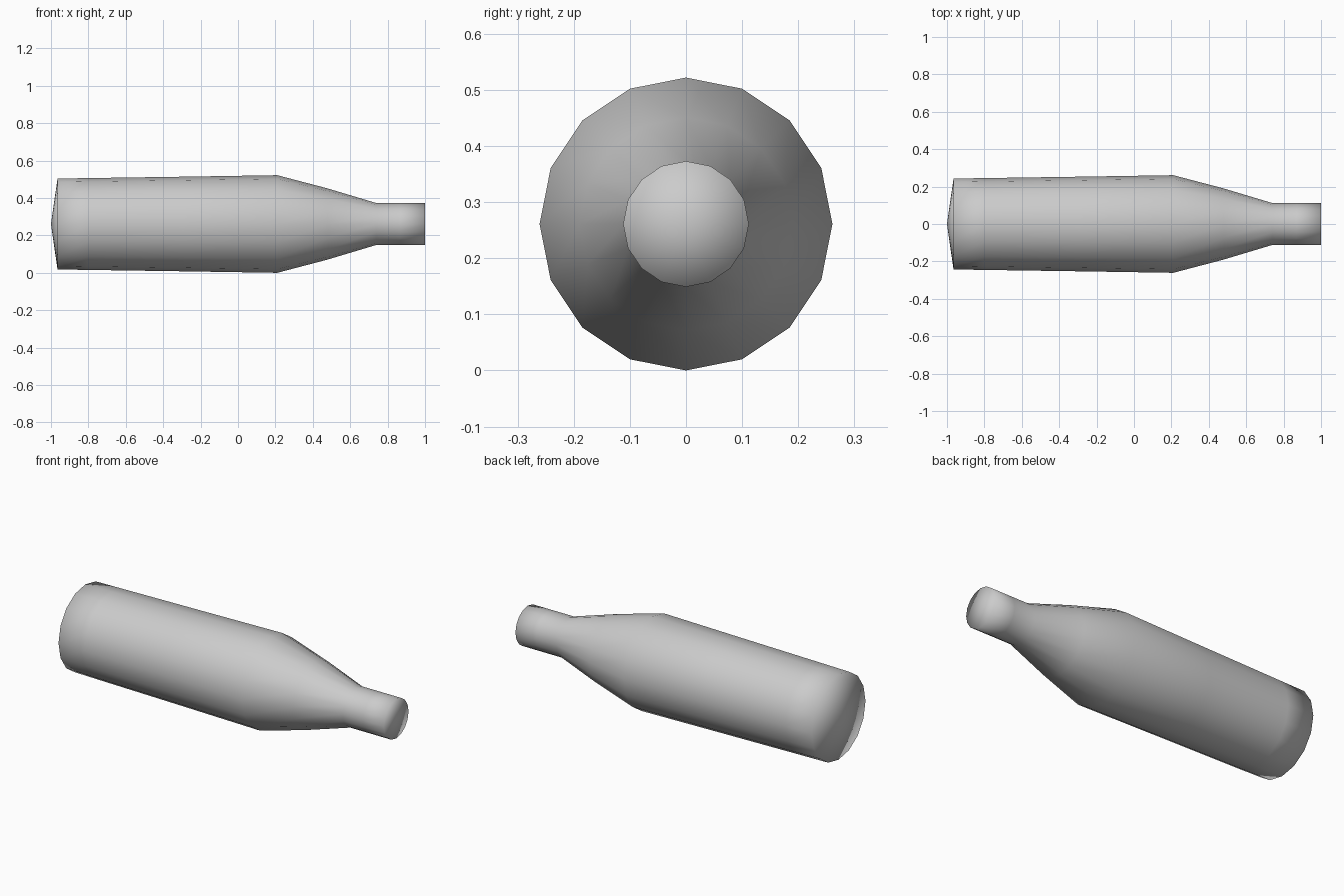
import bpy, bmesh, math

if "Cube" in bpy.data.objects:
    bpy.data.objects.remove(bpy.data.objects["Cube"])

SIDES = 16
AXIS_Z = 0.261

# Bottle profile along x: (x, radius)
PROFILE = [(-0.965, 0.243), (-0.80, 0.2455), (-0.29, 0.253), (0.21, 0.261),
           (0.48, 0.19), (0.74, 0.112), (0.87, 0.112), (1.0, 0.112)]

bm = bmesh.new()
rings = []
for x, r in PROFILE:
    rings.append([bm.verts.new((x, r * math.sin(2 * math.pi * i / SIDES),
                                AXIS_Z + r * math.cos(2 * math.pi * i / SIDES)))
                  for i in range(SIDES)])

# Body, shoulder and neck walls
for a, b in zip(rings, rings[1:]):
    for i in range(SIDES):
        j = (i + 1) % SIDES
        bm.faces.new((a[i], a[j], b[j], b[i]))

# Pointed base and flat mouth cap
for ring, x in ((rings[0], -1.0), (rings[-1], 1.0)):
    tip = bm.verts.new((x, 0, AXIS_Z))
    for i in range(SIDES):
        bm.faces.new((ring[i], ring[(i + 1) % SIDES], tip))

bmesh.ops.recalc_face_normals(bm, faces=bm.faces[:])
for f in bm.faces:
    f.smooth = True

mesh = bpy.data.meshes.new("bottle")
bm.to_mesh(mesh)
bm.free()

# Single grey colour
grey = bpy.data.materials.new("light grey")
grey.diffuse_color = (0.6, 0.6, 0.6, 1)
grey.use_nodes = True
grey.node_tree.nodes["Principled BSDF"].inputs["Base Color"].default_value = grey.diffuse_color
mesh.materials.append(grey)

bottle = bpy.data.objects.new("bottle", mesh)
bpy.context.collection.objects.link(bottle)
